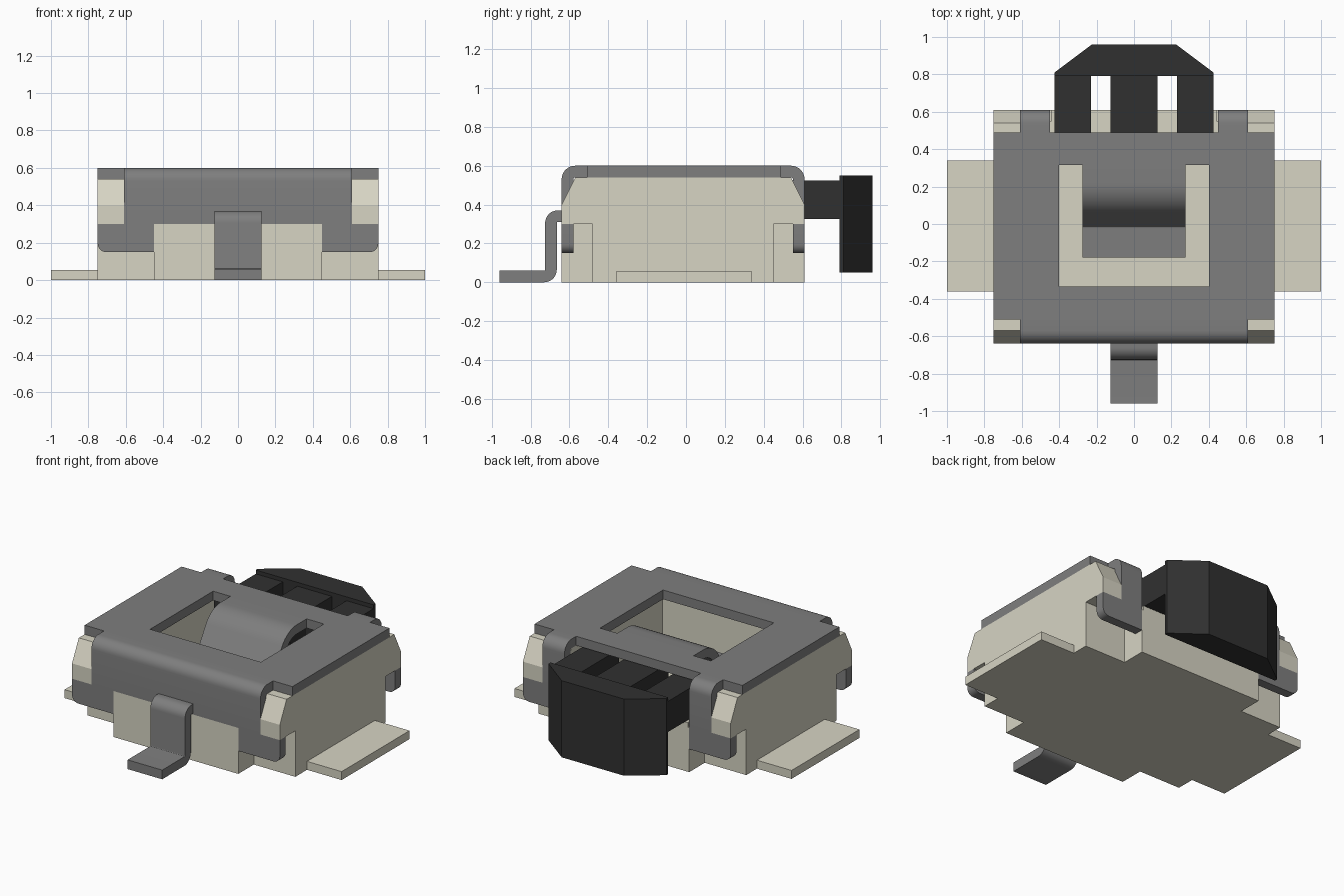
import bpy, bmesh, math
from mathutils import Vector

if "Cube" in bpy.data.objects:
    bpy.data.objects.remove(bpy.data.objects["Cube"], do_unlink=True)


def material(name, rgb):
    m = bpy.data.materials.new(name)
    m.use_nodes = True
    m.diffuse_color = (*rgb, 1)
    m.node_tree.nodes["Principled BSDF"].inputs["Base Color"].default_value = (*rgb, 1)
    return m


beige = material("beige plastic", (0.68, 0.66, 0.55))
steel = material("grey metal", (0.21, 0.21, 0.21))
black = material("black plastic", (0.03, 0.03, 0.03))


def prism(name, outline, axis, lo, hi, mat):
    """Extrude a 2D outline along an axis (outline uses the other two axes in order)."""
    def place(p, d):
        c = list(p)
        c.insert("xyz".index(axis), d)
        return c
    bm = bmesh.new()
    face = bm.faces.new([bm.verts.new(place(p, lo)) for p in outline])
    ext = bmesh.ops.extrude_face_region(bm, geom=[face])
    shift = Vector(place((0, 0), hi - lo))
    bmesh.ops.translate(bm, vec=shift, verts=[v for v in ext["geom"] if isinstance(v, bmesh.types.BMVert)])
    bmesh.ops.recalc_face_normals(bm, faces=bm.faces)
    mesh = bpy.data.meshes.new(name)
    bm.to_mesh(mesh)
    bm.free()
    ob = bpy.data.objects.new(name, mesh)
    bpy.context.collection.objects.link(ob)
    mesh.materials.append(mat)
    return ob


def box(name, x, y, z, mat):
    return prism(name, [(x[0], y[0]), (x[1], y[0]), (x[1], y[1]), (x[0], y[1])], "z", *z, mat)


def activate(ob):
    bpy.ops.object.select_all(action="DESELECT")
    ob.select_set(True)
    bpy.context.view_layer.objects.active = ob


def cut(ob, x, y, z):
    """Remove a box-shaped pocket."""
    cutter = box("cutter", x, y, z, ob.data.materials[0])
    cutter.hide_render = True
    mod = ob.modifiers.new("pocket", "BOOLEAN")
    mod.operation, mod.solver, mod.object = "DIFFERENCE", "EXACT", cutter
    activate(ob)
    bpy.ops.object.modifier_apply(modifier=mod.name)
    bpy.data.objects.remove(cutter, do_unlink=True)


def bent_strip(name, path, radii, thick, x, mat, steps=8):
    """Sheet metal strip: a y-z centre line with rounded bends, given thickness and width."""
    pts = [Vector(p) for p in path]
    left, right = [], []

    def add(p, d):
        n = Vector((-d.y, d.x)) * thick / 2
        left.append(p + n)
        right.append(p - n)
    add(pts[0], (pts[1] - pts[0]).normalized())
    for a, b, c, r in zip(pts, pts[1:], pts[2:], radii):
        d0, d1 = (b - a).normalized(), (c - b).normalized()
        turn = math.atan2(d0.x * d1.y - d0.y * d1.x, d0.dot(d1))
        side = math.copysign(1, turn)
        start = b - d0 * r * math.tan(abs(turn) / 2)
        centre = start + Vector((-d0.y, d0.x)) * r * side
        for i in range(steps + 1):
            t = turn * i / steps
            d = Vector((d0.x * math.cos(t) - d0.y * math.sin(t), d0.x * math.sin(t) + d0.y * math.cos(t)))
            add(centre + Vector((d.y, -d.x)) * r * side, d)
    add(pts[-1], (pts[-1] - pts[-2]).normalized())
    ob = prism(name, left + right[::-1], "x", *x, mat)
    activate(ob)
    bpy.ops.object.shade_smooth_by_angle(angle=math.radians(30))
    return ob


# Housing with sloped upper front and back edges
FRONT, BACK, HALF, TOP = -0.64, 0.61, 0.75, 0.54
housing = prism("housing", [(FRONT, 0), (BACK, 0), (BACK, 0.4), (0.54, TOP), (-0.57, TOP), (FRONT, 0.4)],
                "x", -HALF, HALF, beige)
for s in (-1, 1):
    outer = sorted((s * 0.45, s * 0.8))
    cut(housing, outer, (-0.8, -0.48), (-0.1, 0.3))
    cut(housing, outer, (0.45, 0.8), (-0.1, 0.3))
    cut(housing, sorted((s * 0.44, s * 0.61)), (0.55, 0.8), (0.29, 0.7))
cut(housing, (-0.61, 0.61), (-0.8, -0.58), (0.3, 0.7))
# Inner chamber and rear slot for the slider
cut(housing, (-0.45, 0.45), (-0.4, 0.4), (0.25, 0.7))
cut(housing, (-0.45, 0.45), (0.35, 0.8), (0.32, 0.7))

# Side mounting tabs
for s, side in ((-1, "right"), (1, "left")):
    box(side + "_mounting_tab", sorted((s * 0.74, s)), (-0.36, 0.34), (0, 0.055), beige)

# Metal cover plate with its window
plate = box("cover_plate", (-HALF, HALF), (-0.51, 0.49), (TOP, 0.6), steel)
cut(plate, (-0.40, 0.40), (-0.335, 0.315), (0.4, 0.7))

# Cover skirts folding down over the front and back
T = 0.06
bent_strip("front_skirt", [(-0.505, 0.57), (-0.61, 0.57), (-0.61, 0.3)], [0.04], T, (-0.61, 0.61), steel)
for s, side in ((-1, "right"), (1, "left")):
    bent_strip(side + "_back_strap", [(0.485, 0.57), (0.58, 0.57), (0.58, 0.3)], [0.04], T,
               sorted((s * 0.45, s * 0.61)), steel)
    # Clip hooks with a rounded outer lower corner
    r = 0.045
    hook = [(s * 0.45, 0.3), (s * 0.45, 0.15)]
    for i in range(7):
        a = math.pi / 2 * i / 6
        hook.append((s * (HALF - r + r * math.sin(a)), 0.15 + r - r * math.cos(a)))
    hook.append((s * HALF, 0.3))
    for end, y in (("front", (FRONT, FRONT + T)), ("back", (BACK - T, BACK))):
        ob = prism(side + "_" + end + "_hook", hook, "y", *y, steel)
        activate(ob)
        bpy.ops.object.shade_smooth_by_angle(angle=math.radians(30))

# Spring tongue dipping into the window
bent_strip("spring_tongue", [(0.318, 0.57), (0.13, 0.57), (0.0, 0.36), (-0.18, 0.36)], [0.15, 0.035],
           T, (-0.275, 0.275), steel)

# Front solder lead
bent_strip("front_lead", [(-0.60, 0.34), (-0.695, 0.34), (-0.695, 0.03), (-0.96, 0.03)], [0.035, 0.035],
           T, (-0.125, 0.125), steel)

# Slider knob and its three arms
prism("slider_knob", [(-0.425, 0.79), (0.425, 0.79), (0.425, 0.81), (0.225, 0.96), (-0.225, 0.96), (-0.425, 0.81)],
      "z", 0.05, 0.55, black)
for name, x in (("right", (-0.425, -0.23)), ("middle", (-0.125, 0.125)), ("left", (0.23, 0.425))):
    box(name + "_slider_arm", x, (0.36, 0.80), (0.325, 0.525), black)
